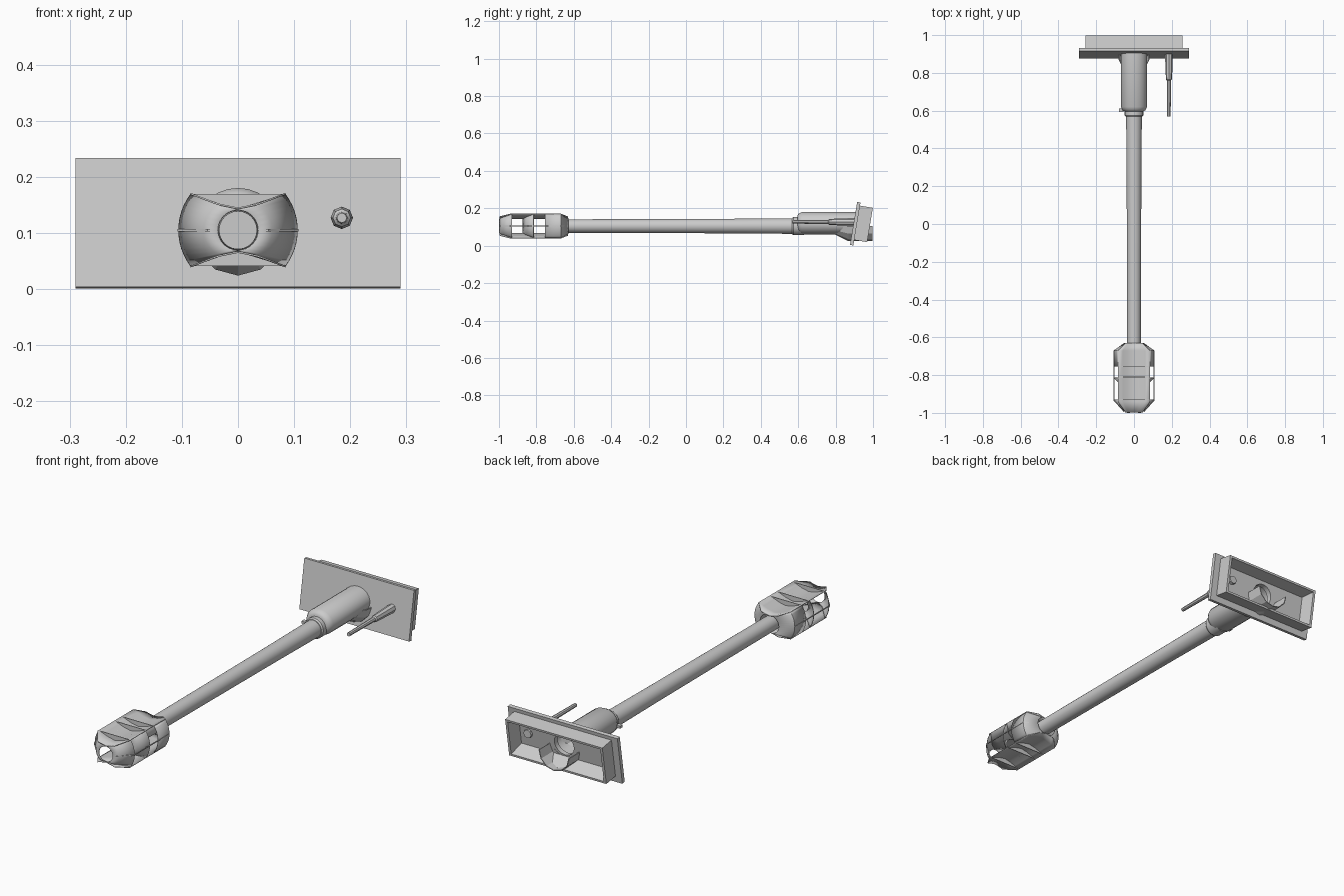
import bpy, bmesh, math
from mathutils import Vector

if "Cube" in bpy.data.objects:
    bpy.data.objects.remove(bpy.data.objects["Cube"])

grey = bpy.data.materials.new("light_grey")
grey.diffuse_color = (0.6, 0.6, 0.6, 1)
grey.use_nodes = True
grey.node_tree.nodes["Principled BSDF"].inputs["Base Color"].default_value = grey.diffuse_color
CZ = 0.105  # height of the barrel axis


def make(name, verts, faces, thick=0, smooth=True):
    me = bpy.data.meshes.new(name)
    me.from_pydata(verts, [], faces)
    bm = bmesh.new()
    bm.from_mesh(me)
    bmesh.ops.recalc_face_normals(bm, faces=bm.faces)
    bm.to_mesh(me)
    bm.free()
    me.materials.append(grey)
    ob = bpy.data.objects.new(name, me)
    bpy.context.collection.objects.link(ob)
    if thick:
        mod = ob.modifiers.new("thickness", 'SOLIDIFY')
        mod.thickness, mod.offset = thick, 0
    if smooth:
        bpy.ops.object.select_all(action='DESELECT')
        ob.select_set(True)
        bpy.context.view_layer.objects.active = ob
        bpy.ops.object.shade_smooth_by_angle(angle=math.radians(35))
    return ob


def bridge(rings, closed=True):
    """Quads joining consecutive rings of equal length."""
    n = len(rings[0])
    verts = [p for r in rings for p in r]
    faces = [(k * n + i, k * n + (i + 1) % n, (k + 1) * n + (i + 1) % n, (k + 1) * n + i)
             for k in range(len(rings) - 1) for i in range(n if closed else n - 1)]
    return verts, faces


def tube(name, profile, x=0, z=CZ, sides=24, squash=1, front=True, back=True, thick=0):
    """Lathe of (y, radius) pairs around an axis along y."""
    rings = [[(x + r * math.cos(2 * math.pi * i / sides), y,
               z + squash * r * math.sin(2 * math.pi * i / sides)) for i in range(sides)]
             for y, r in profile]
    v, f = bridge(rings)
    if front:
        f.append(tuple(range(sides)))
    if back:
        f.append(tuple(range(len(v) - sides, len(v))))
    return make(name, v, f, thick)


def box(name, lo, hi):
    rings = [[(lo[0], y, lo[2]), (hi[0], y, lo[2]), (hi[0], y, hi[2]), (lo[0], y, hi[2])]
             for y in (lo[1], hi[1])]
    v, f = bridge(rings)
    return make(name, v, f + [(0, 1, 2, 3), (4, 5, 6, 7)], smooth=False)


# Mantlet: tilted plate with an open frame behind it
A = math.radians(9.4)


def tilted(hw, u0, u1, n):
    return [(x, 0.877 + u * math.sin(A) + n * math.cos(A), 0.004 + u * math.cos(A) - n * math.sin(A))
            for x, u in ((-hw, u0), (hw, u0), (hw, u1), (-hw, u1))]


v, f = bridge([tilted(0.29, 0, 0.233, 0), tilted(0.29, 0, 0.233, 0.018),
               tilted(0.257, 0.03, 0.216, 0.018), tilted(0.257, 0.03, 0.216, 0.088),
               tilted(0.245, 0.04, 0.206, 0.088), tilted(0.232, 0.063, 0.19, 0.024)])
mantlet = make("mantlet", v, f + [(0, 1, 2, 3), (20, 21, 22, 23)], smooth=False)
cutter = tube("opening_cutter", [(0.8, 0.052), (1.1, 0.052)], z=0.12, sides=16)
cutter.hide_render = True
cutter.hide_viewport = True
cut = mantlet.modifiers.new("opening", 'BOOLEAN')
cut.operation, cut.object, cut.solver = 'DIFFERENCE', cutter, 'EXACT'

# Barrel, collar and recoil sleeve
tube("barrel", [(-0.755, 0.034), (-0.63, 0.036), (-0.3, 0.037), (0.25, 0.039), (0.62, 0.042)])
tube("collar", [(0.568, 0.044), (0.575, 0.049), (0.63, 0.049)])
tube("sleeve", [(0.595, 0.048), (0.602, 0.06), (0.62, 0.07), (0.915, 0.07)],
     z=0.12, squash=0.86, back=False)
box("sleeve_catch", (-0.08, 0.592, 0.1), (-0.055, 0.612, 0.112))

# Lower half-round cradle passing through the mantlet
rings = []
for y, r in ((0.8, 0.045), (0.87, 0.079), (0.998, 0.079)):
    rings.append([(r * math.cos(math.pi * (1 + i / 6)), y, CZ + r * math.sin(math.pi * (1 + i / 6)))
                  for i in range(7)])
v, f = bridge(rings, False)
make("cradle", v, f, 0.004, smooth=False)

# Side gun
tube("side_gun", [(0.57, 0.009), (0.76, 0.011), (0.765, 0.016), (0.79, 0.017), (0.87, 0.02), (0.935, 0.02)],
     x=0.185, z=0.127, sides=8)


# Muzzle brake: saddle plates above and below
def saddle(x):
    x = abs(x)
    return 0.039 + 0.2 * x if x < 0.035 else 0.046 + (x - 0.035) * 0.38


cols = (-1, -0.7, -0.4, 0, 0.4, 0.7, 1)
for s, label in ((1, "upper"), (-1, "lower")):
    rings = [[(w * c, y, CZ + s * saddle(w * c)) for c in cols]
             for y, w in ((-0.998, 0.045), (-0.94, 0.085), (-0.67, 0.085), (-0.63, 0.045))]
    v, f = bridge(rings, False)
    make("brake_plate_" + label, v, f, 0.003)
    # Cross ribs filling the saddle hollow
    for k, y in enumerate((-0.93, -0.81, -0.755)):
        pts = [(0.083 * c, y, CZ + s * saddle(0.083 * c)) for c in cols]
        make(f"brake_rib_{label}_{k}", pts, [tuple(range(len(pts)))], 0.003, smooth=False)


# Muzzle brake: baffles and rear shell on each side
def lobe(name, side, profile):
    rings = []
    for y, t in profile:
        ring = []
        for i in range(13):
            q = i / 6 - 1
            inner, outer = q * math.pi / 2, q * math.radians(37)
            ring.append((side * ((1 - t) * 0.036 * math.cos(inner) + t * 0.105 * math.cos(outer)), y,
                         CZ + (1 - t) * 0.036 * math.sin(inner) + t * 0.105 * math.sin(outer)))
        rings.append(ring)
    v, f = bridge(rings, False)
    make(name, v, f, 0.003)


for side, label in ((1, "right"), (-1, "left")):
    lobe("front_baffle_" + label, side, [(-0.998, 0), (-0.985, 0.35), (-0.93, 1)])
    lobe("middle_baffle_" + label, side, [(-0.872, 0), (-0.855, 0.45), (-0.815, 1)])
    lobe("rear_shell_" + label, side, [(-0.755, 1), (-0.67, 1), (-0.63, 0.2)])
    # Thin strip running along the outer edge of the brake
    path = [(0.05, -0.995), (0.104, -0.935), (0.104, -0.67), (0.05, -0.632)]
    rings = [[(side * (x + dx), y, CZ + dz) for dx, dz in ((0, -0.002), (0.004, -0.002), (0.004, 0.002), (0, 0.002))]
             for x, y in path]
    v, f = bridge(rings)
    make("side_strip_" + label, v, f + [(0, 1, 2, 3), (12, 13, 14, 15)], smooth=False)
